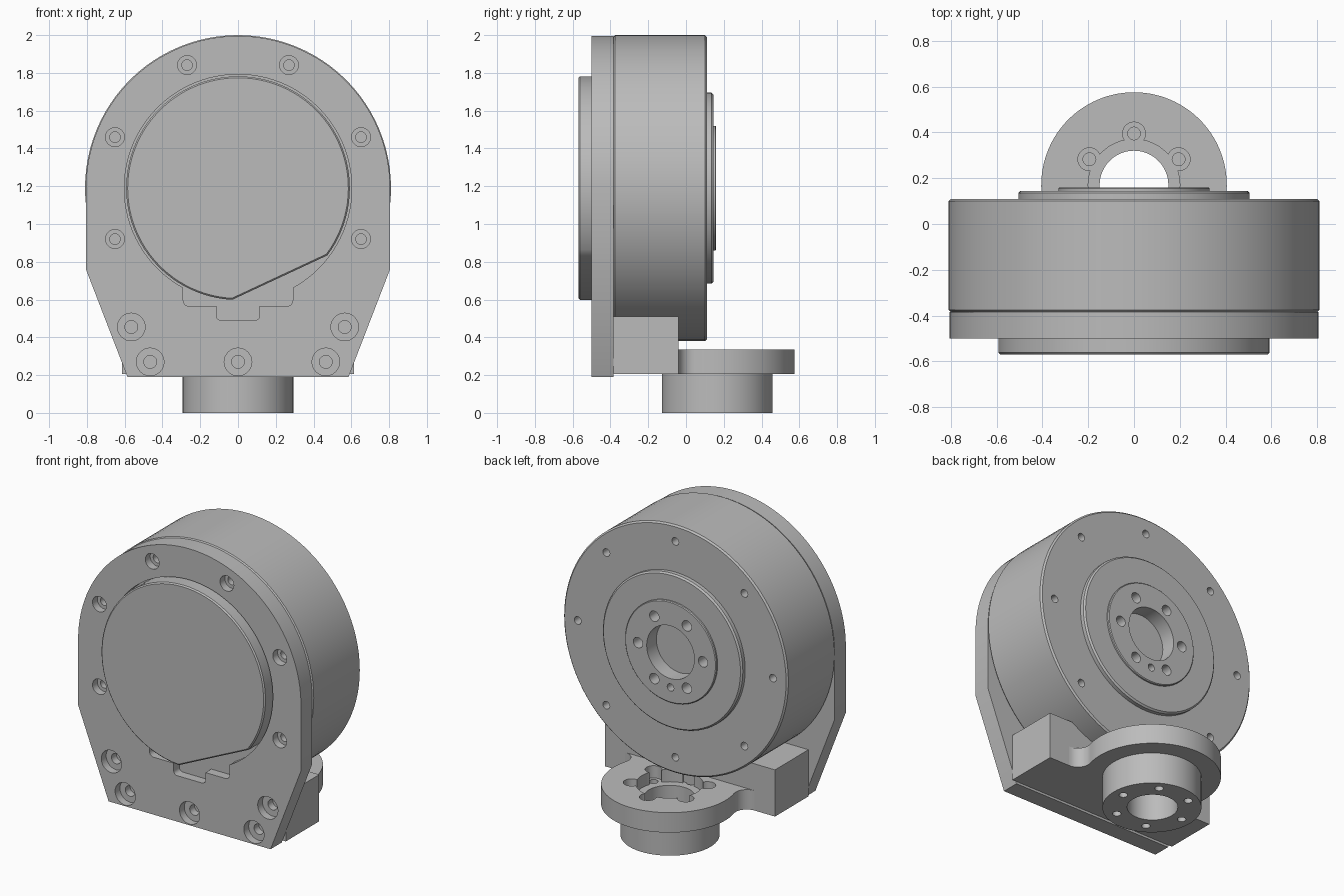
import bpy, bmesh
from math import sin, cos, pi, radians, atan2, hypot, sqrt
from mathutils import Matrix, Vector

old = bpy.data.objects.get("Cube")
if old:
    bpy.data.objects.remove(old, do_unlink=True)

grey = bpy.data.materials.new("machined grey")
grey.use_nodes = True
grey.diffuse_color = (0.5, 0.5, 0.5, 1)
grey.node_tree.nodes["Principled BSDF"].inputs["Base Color"].default_value = grey.diffuse_color

AXIS_Z = 1.19      # height of the motor axis
HUB_Y = 0.17       # centre of the output flange


def make(name, bm):
    bmesh.ops.recalc_face_normals(bm, faces=bm.faces)
    mesh = bpy.data.meshes.new(name)
    bm.to_mesh(mesh)
    bm.free()
    mesh.materials.append(grey)
    ob = bpy.data.objects.new(name, mesh)
    bpy.context.collection.objects.link(ob)
    return ob


def arc(cx, cy, r, a0, a1, n):
    """Points on an arc, angles in degrees."""
    angles = [radians(a0 + (a1 - a0) * i / n) for i in range(n + 1)]
    return [(cx + r * cos(a), cy + r * sin(a)) for a in angles]


def circle(cx, cy, r, n=96):
    return arc(cx, cy, r, 0, 360, n)[:-1]


def prism(name, outline, axis, lo, hi):
    """Extrude an outline along y (outline in x, z) or z (outline in x, y)."""
    place = (lambda u, v, w: (u, w, v)) if axis == "y" else (lambda u, v, w: (u, v, w))
    bm = bmesh.new()
    face = bm.faces.new([bm.verts.new(place(u, v, lo)) for u, v in outline])
    new = bmesh.ops.extrude_face_region(bm, geom=[face])["geom"]
    move = Vector(place(0, 0, hi - lo))
    bmesh.ops.translate(bm, vec=move, verts=[g for g in new if isinstance(g, bmesh.types.BMVert)])
    return make(name, bm)


def lathe(name, profile, steps=96):
    """Spin a (radius, y) profile about the motor axis."""
    bm = bmesh.new()
    verts = [bm.verts.new((r, y, AXIS_Z)) for r, y in profile]
    edges = [bm.edges.new(pair) for pair in zip(verts, verts[1:])]
    bmesh.ops.spin(bm, geom=verts + edges, cent=(0, 0, AXIS_Z), axis=(0, 1, 0),
                   angle=2 * pi, steps=steps)
    bmesh.ops.remove_doubles(bm, verts=bm.verts, dist=0.0005)
    return make(name, bm)


def cut(ob, outline, axis, lo, hi):
    cutter = prism("cutter", outline, axis, lo, hi)
    cutter.hide_render = True
    mod = ob.modifiers.new("cut", "BOOLEAN")
    mod.operation = "DIFFERENCE"
    mod.solver = "EXACT"
    mod.object = cutter
    bpy.context.view_layer.objects.active = ob
    bpy.ops.object.modifier_apply(modifier=mod.name)
    bpy.data.objects.remove(cutter, do_unlink=True)


def ring(cx, cy, r, count, start=0):
    return arc(cx, cy, r, start, start + 360, count)[:-1]


# Motor body with stepped rear hub and centre bore
body = lathe("motor_body", [
    (0, 0.06), (0.172, 0.06), (0.172, 0.16), (0.325, 0.16), (0.33, 0.155), (0.33, 0.145),
    (0.495, 0.145), (0.505, 0.135), (0.505, 0.11), (0.8, 0.11), (0.81, 0.1),
    (0.81, -0.375), (0.8, -0.385), (0, -0.385)])
for x, z in ring(0, AXIS_Z, 0.705, 8):
    cut(body, circle(x, z, 0.025, 20), "y", 0.03, 0.2)
for x, z in ring(0, AXIS_Z, 0.235, 6):
    cut(body, circle(x, z, 0.034, 24), "y", 0.08, 0.2)
cut(body, circle(0, AXIS_Z - 0.23, 0.024, 20), "y", 0.1, 0.2)

# Front mounting plate: round top, tapered foot
FRONT, BACK = -0.5, -0.385
outline = arc(0, AXIS_Z, 0.805, 0, 180, 64)
outline += [(-0.805, 0.76), (-0.585, 0.19), (0.585, 0.19), (0.805, 0.76)]
plate = prism("mounting_plate", outline, "y", FRONT, BACK)

# Recess for the cap with a stepped cable slot below
slot = [(-0.29, 0.9), (-0.29, 0.6)] + arc(-0.26, 0.595, 0.03, 180, 270, 5)
slot += [(-0.115, 0.565)] + arc(-0.09, 0.515, 0.025, 180, 270, 5)
slot += [(-x, y) for x, y in reversed(slot)]
cut(plate, circle(0, AXIS_Z, 0.602), "y", -0.6, -0.44)
cut(plate, slot, "y", -0.6, -0.44)

# Counterbored screw holes
upper = [p for p in ring(0, AXIS_Z, 0.705, 8, 22.5) if p[1] > 0.8]
lower = [(s * x, z) for s in (-1, 1) for x, z in ((0.565, 0.455), (0.465, 0.27))] + [(0, 0.27)]
for spots, wide, narrow in ((upper, 0.05, 0.028), (lower, 0.073, 0.034)):
    for x, z in spots:
        cut(plate, circle(x, z, wide, 32), "y", -0.6, -0.45)
        cut(plate, circle(x, z, narrow, 24), "y", -0.6, -0.4)

# Front cap with one flat chord
cap = prism("front_cap", arc(0, AXIS_Z, 0.592, -37, 267, 84), "y", -0.57, -0.42)
bevel = cap.modifiers.new("edge", "BEVEL")
bevel.width = 0.008
bevel.segments = 1
bevel.angle_limit = radians(50)
bpy.context.view_layer.objects.active = cap
bpy.ops.object.modifier_apply(modifier=bevel.name)

# Bracket block, hollowed to seat the round body
BLOCK_Y = -0.04
block = prism("bracket_block", [(-0.615, 0.205), (0.615, 0.205), (0.615, 0.51), (-0.615, 0.51)],
              "y", BACK, BLOCK_Y)
cut(block, circle(0, AXIS_Z, 0.812, 128), "y", -0.5, 0.1)

# Round flange blended into the block with fillets
R, F = 0.405, 0.08
fy = BLOCK_Y + F
fx = sqrt((R + F) ** 2 - (HUB_Y - fy) ** 2)
tangent = atan2(fy - HUB_Y, fx) * 180 / pi
right_fillet = arc(fx, fy, F, 270, 180 + tangent, 10)
left_fillet = [(-x, y) for x, y in reversed(right_fillet)]
rim = arc(0, HUB_Y, R, tangent, 180 - tangent, 72)
flange = prism("output_flange", right_fillet + rim[1:-1] + left_fillet, "z", 0.205, 0.335)
FLOOR = 0.255
cut(flange, circle(0, HUB_Y, 0.2, 64), "z", FLOOR, 0.5)
cut(flange, circle(0, HUB_Y, 0.15, 64), "z", 0.1, 0.5)
for x, y in ring(0, HUB_Y, 0.225, 6, 30):
    cut(flange, circle(x, y, 0.05, 28), "z", FLOOR, 0.5)
    cut(flange, circle(x, y, 0.028, 20), "z", 0.215, 0.5)

# Hollow lower tube with threaded holes in its foot
tube = prism("lower_tube", circle(0, HUB_Y - 0.005, 0.293), "z", 0, 0.205)
cut(tube, circle(0, HUB_Y, 0.15, 64), "z", -0.1, 0.4)
for x, y in ring(0, HUB_Y, 0.225, 6):
    cut(tube, circle(x, y, 0.026, 20), "z", -0.1, 0.1)

# Smooth round walls, crisp edges
bpy.ops.object.select_all(action="DESELECT")
for ob in (body, plate, cap, block, flange, tube):
    ob.select_set(True)
bpy.context.view_layer.objects.active = body
bpy.ops.object.shade_smooth_by_angle(angle=radians(30))
